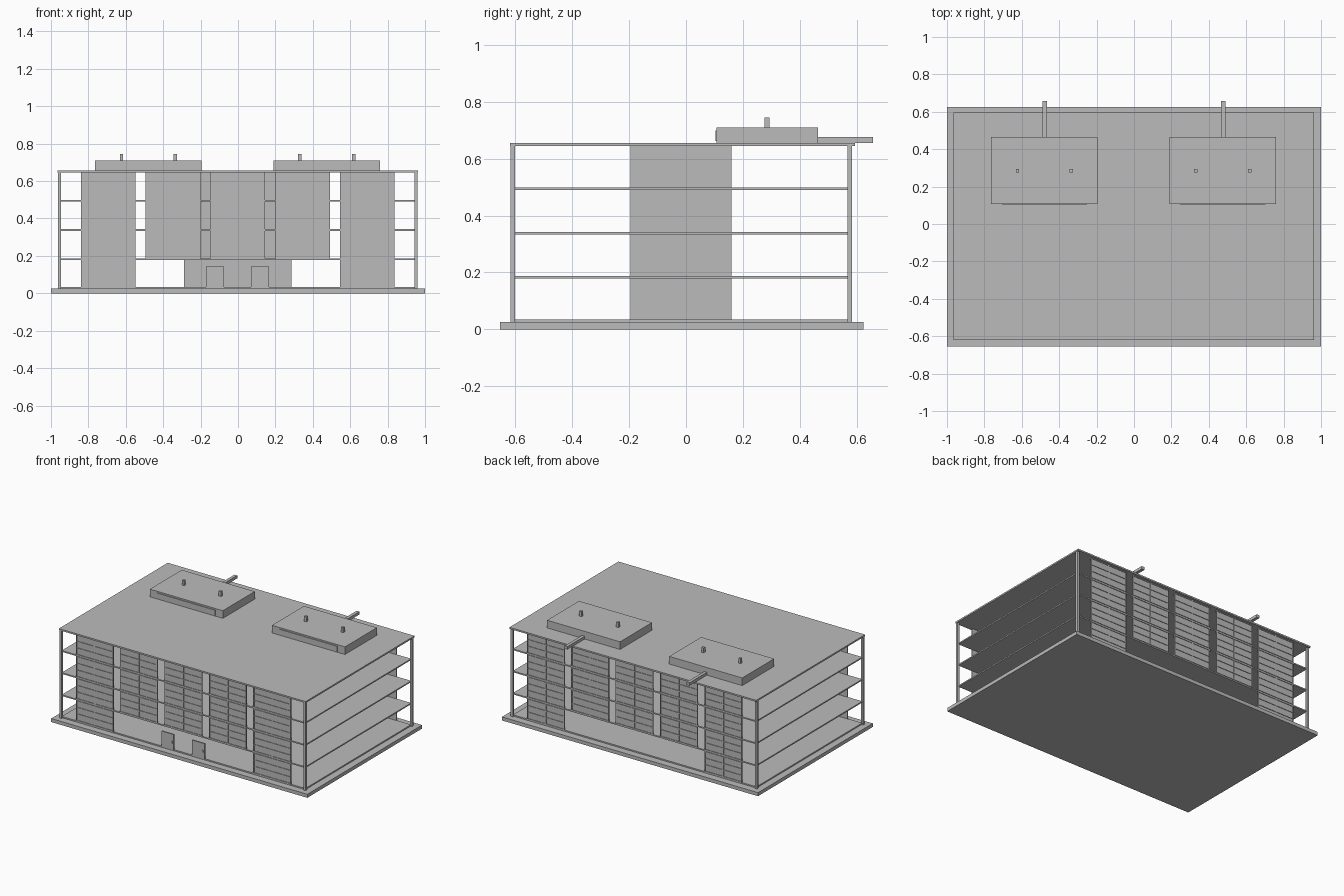
import bpy
import bmesh

cube = bpy.data.objects.get("Cube")
if cube:
    bpy.data.objects.remove(cube, do_unlink=True)

GREY = (0.5, 0.5, 0.5, 1)
concrete = bpy.data.materials.new("concrete grey")
concrete.use_nodes = True
concrete.diffuse_color = GREY
concrete.node_tree.nodes["Principled BSDF"].inputs["Base Color"].default_value = GREY


def boxes(name, extents):
    """One object made of boxes, each given as x, y and z ranges."""
    bm = bmesh.new()
    for ranges in extents:
        verts = bmesh.ops.create_cube(bm, size=1)["verts"]
        for v in verts:
            v.co = [a + (b - a) * (c + 0.5) for (a, b), c in zip(ranges, v.co)]
    mesh = bpy.data.meshes.new(name)
    bm.to_mesh(mesh)
    bm.free()
    mesh.materials.append(concrete)
    obj = bpy.data.objects.new(name, mesh)
    bpy.context.collection.objects.link(obj)
    return obj


def around(c, half):
    return (c - half, c + half)


# Slabs
boxes("base_slab", [((-1, 1), (-0.655, 0.625), (0, 0.025))])
boxes("roof_slab", [((-0.965, 0.962), (-0.62, 0.595), (0.645, 0.656))])
FLOORS = [0.025, 0.178, 0.334, 0.49]
for i, z in enumerate(FLOORS):
    boxes(f"floor_{i}", [((-0.952, 0.95), (-0.606, 0.574), (z, z + 0.009))])

# Corner columns
for side, x in (("right", -0.955), ("left", 0.952)):
    for end, y in (("front", -0.609), ("back", 0.576)):
        boxes(f"column_{end}_{side}", [(around(x, 0.008), around(y, 0.008), (0.025, 0.645))])

# Central core
boxes("core", [((-0.29, 0.287), (-0.195, 0.16), (0.033, 0.645))])


# Window panels: thin pane with raised frame bars
def window(name, x, y, z0, z1, out):
    w, bar, cols, rows = 0.146, 0.003, 2, 3
    pane = around(y, 0.002)
    frame = around(y + out * 0.002, 0.004)
    parts = [((x - w, x + w), pane, (z0, z1))]
    for c in range(cols + 1):
        cx = x - w + bar + (2 * w - 2 * bar) * c / cols
        parts.append((around(cx, bar), frame, (z0, z1)))
    for r in range(rows + 1):
        cz = z0 + bar + (z1 - z0 - 2 * bar) * r / rows
        parts.append(((x - w, x + w), frame, around(cz, bar)))
    boxes(name, parts)


tops = FLOORS[1:] + [0.645]
for end, y, out in (("front", -0.604, -1), ("back", 0.572, 1)):
    for level, (z, top) in enumerate(zip(FLOORS, tops)):
        for bay in range(5):
            if level == 0 and bay in (1, 2, 3):
                continue
            window(f"window_{end}_{level}_{bay}", -0.694 + bay * 0.3465, y, z + 0.009, top, out)

# Entrance doors with handles
for side, x, knob in (("right", -0.122, 0.035), ("left", 0.118, 0.035)):
    boxes(f"door_{side}", [(around(x, 0.048), around(-0.606, 0.005), (0.033, 0.142))])
    boxes(f"door_handle_{side}", [(around(x + knob, 0.004), (-0.616, -0.61), around(0.085, 0.008))])

# Rooftop plant units with grille, vents and duct
for side, x in (("right", -0.479), ("left", 0.475)):
    boxes(f"roof_unit_{side}", [(around(x, 0.285), (0.108, 0.464), (0.656, 0.71))])
    boxes(f"unit_grille_{side}", [(around(x, 0.228), (0.103, 0.108), (0.662, 0.7))])
    boxes(f"roof_vents_{side}",
          [(around(x + d, 0.009), around(0.285, 0.009), (0.71, 0.745)) for d in (-0.144, 0.144)])
    boxes(f"roof_duct_{side}", [(around(x + 0.002, 0.011), (0.464, 0.658), (0.656, 0.676))])
